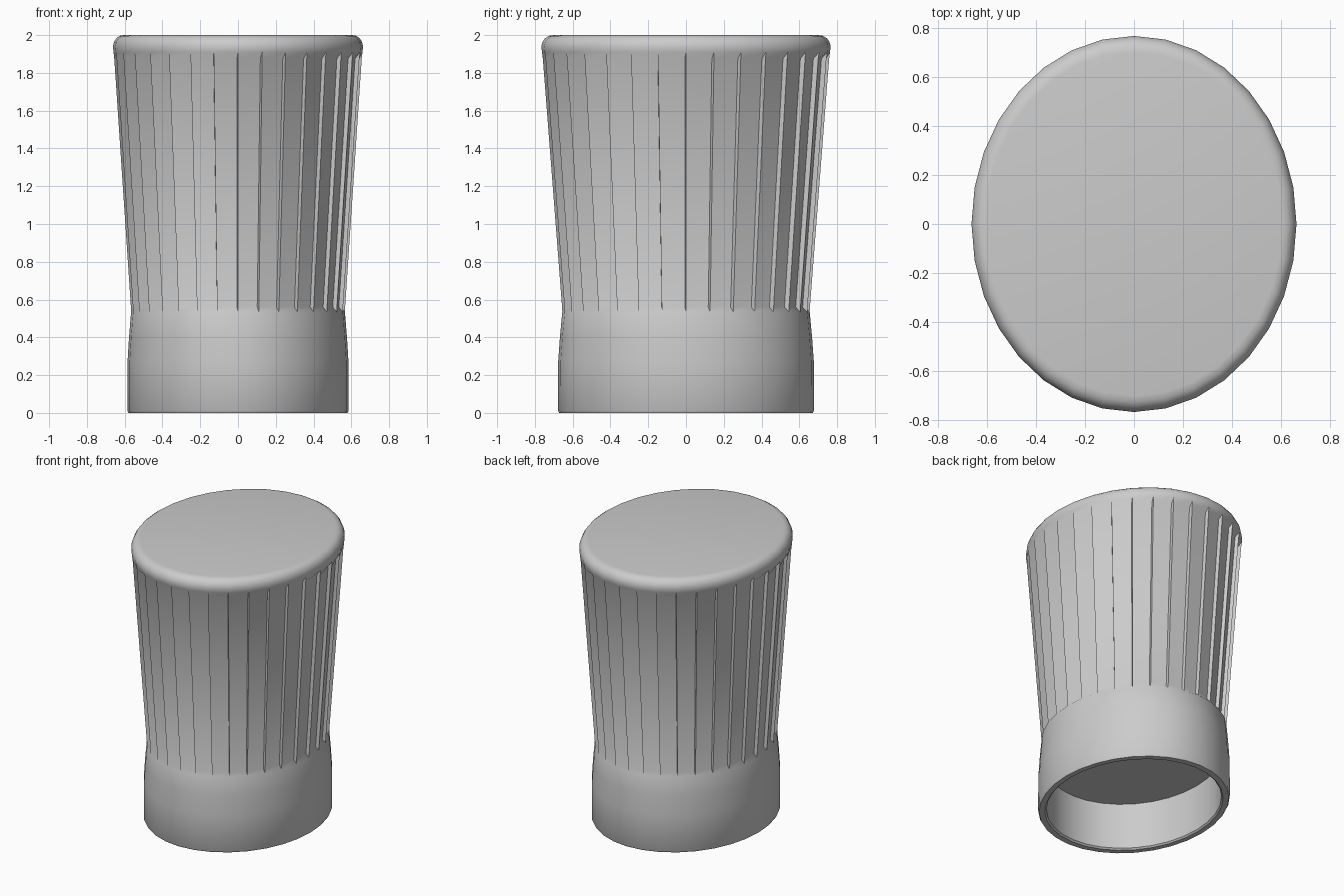
import bpy, bmesh, math

if "Cube" in bpy.data.objects:
    bpy.data.objects.remove(bpy.data.objects["Cube"])

SIDES = 32
Y_RATIO = 1.157          # oval stretch along y

# Profile from inner ceiling, round the rim, up the outside to the crown:
# (radius, height, groove depth)
PROFILE = [
    (0.535, 0.34, 0), (0.535, 0.01, 0), (0.545, 0.0, 0),
    (0.580, 0.0, 0), (0.586, 0.012, 0), (0.585, 0.27, 0),
    (0.577, 0.40, 0), (0.566, 0.535, 0),
    (0.567, 0.56, 0.022), (0.655, 1.875, 0.022),
    (0.659, 1.91, 0), (0.662, 1.94, 0), (0.657, 1.963, 0),
    (0.645, 1.983, 0), (0.627, 1.996, 0), (0.605, 2.0, 0),
]


def ring(bm, radius, z, depth):
    """Oval ring with two verts per pleat: the groove bottom and the raised edge."""
    verts = []
    for i in range(SIDES):
        a = 2 * math.pi * i / SIDES
        low = a - (math.radians(0.5) if depth else 0)
        for ang, r in ((low, radius - depth), (a, radius)):
            verts.append(bm.verts.new((r * math.cos(ang),
                                       Y_RATIO * r * math.sin(ang), z)))
    return verts


bm = bmesh.new()
rings = [ring(bm, *p) for p in PROFILE]
n = SIDES * 2
for a, b in zip(rings, rings[1:]):
    for i in range(n):
        j = (i + 1) % n
        bm.faces.new((a[i], a[j], b[j], b[i]))

# Inner ceiling and flat crown
bm.faces.new(rings[0][::-1])
bm.faces.new(rings[-1])
bmesh.ops.remove_doubles(bm, verts=bm.verts, dist=0.0005)
bmesh.ops.recalc_face_normals(bm, faces=bm.faces)

mesh = bpy.data.meshes.new("pleated_hat")
bm.to_mesh(mesh)
bm.free()
hat = bpy.data.objects.new("pleated_hat", mesh)
bpy.context.collection.objects.link(hat)

# Plain cloth colour
cloth = bpy.data.materials.new("light grey cloth")
cloth.diffuse_color = (0.6, 0.6, 0.6, 1)
cloth.use_nodes = True
cloth.node_tree.nodes["Principled BSDF"].inputs["Base Color"].default_value = cloth.diffuse_color
mesh.materials.append(cloth)

# Smooth cloth with crisp pleat steps
bpy.context.view_layer.objects.active = hat
hat.select_set(True)
bpy.ops.object.shade_smooth_by_angle(angle=math.radians(40))
